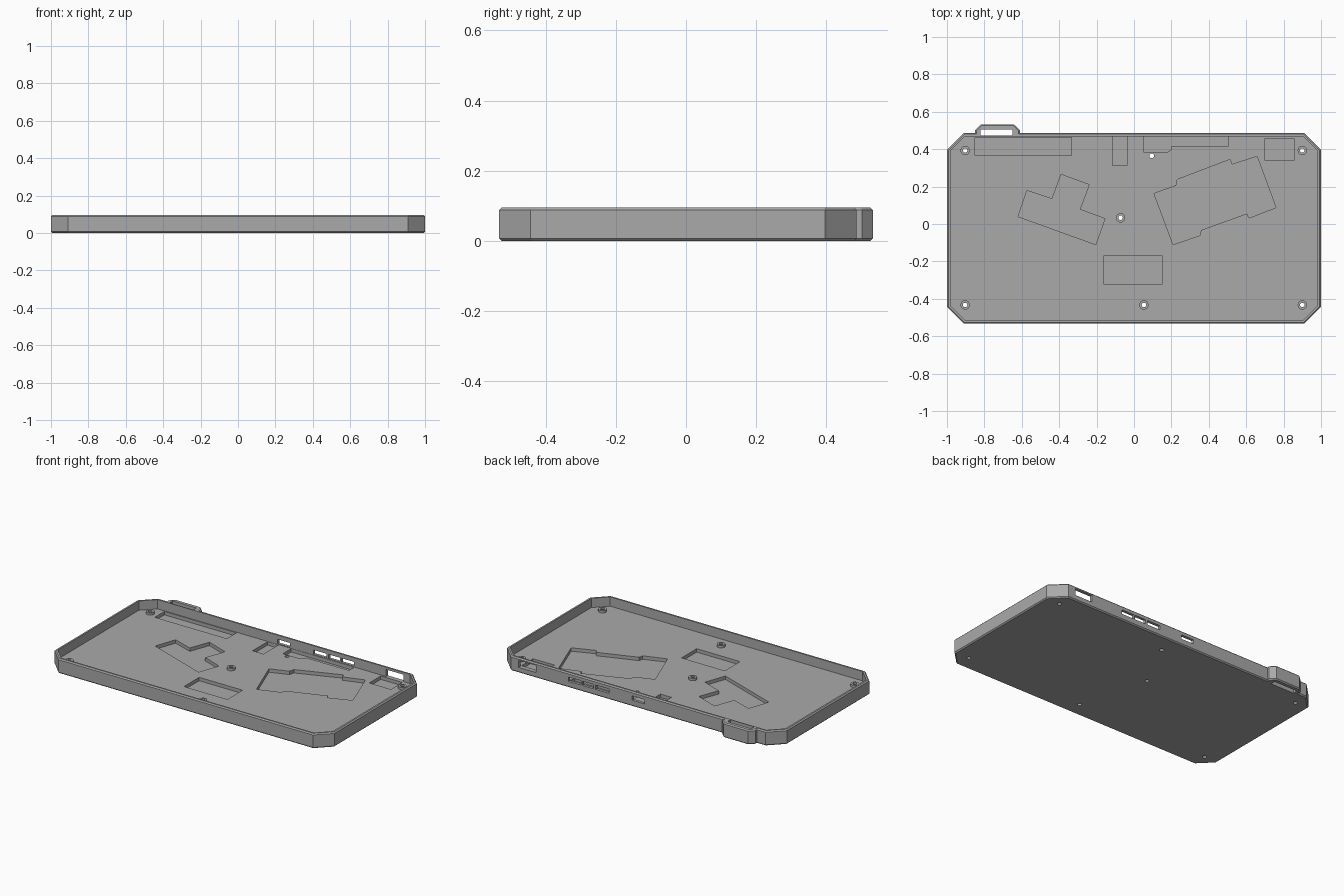
import bpy, bmesh, math
from mathutils import Vector

if "Cube" in bpy.data.objects:
    bpy.data.objects.remove(bpy.data.objects["Cube"])

HEIGHT, FLOOR, POCKET, WALL = 0.095, 0.035, 0.013, 0.018
BACK, FRONT, CUT = 0.487, -0.533, 0.09

grey = bpy.data.materials.new("case_grey")
grey.use_nodes = True
grey.diffuse_color = (0.4, 0.4, 0.4, 1)
grey.node_tree.nodes["Principled BSDF"].inputs["Base Color"].default_value = (0.4, 0.4, 0.4, 1)


def prism(name, outline, low, high, bevel=0.0):
    """Extrude a flat outline between two heights, optionally bevelling its rims."""
    bm = bmesh.new()
    base = bm.faces.new([bm.verts.new((x, y, low)) for x, y in outline])
    top = bmesh.ops.extrude_face_region(bm, geom=[base])["geom"]
    moved = [v for v in top if isinstance(v, bmesh.types.BMVert)]
    bmesh.ops.translate(bm, verts=moved, vec=Vector((0, 0, high - low)))
    bmesh.ops.recalc_face_normals(bm, faces=bm.faces)
    if bevel:
        rims = [e for e in bm.edges if abs(e.verts[0].co.z - e.verts[1].co.z) < bevel]
        bmesh.ops.bevel(bm, geom=rims, offset=bevel, segments=1, affect='EDGES')
    mesh = bpy.data.meshes.new(name)
    bm.to_mesh(mesh)
    bm.free()
    mesh.materials.append(grey)
    obj = bpy.data.objects.new(name, mesh)
    bpy.context.collection.objects.link(obj)
    return obj


def rect(left, right, front, back):
    return [(left, front), (right, front), (right, back), (left, back)]


def circle(x, y, radius, sides=24):
    turn = math.tau / sides
    return [(x + radius * math.cos(i * turn), y + radius * math.sin(i * turn)) for i in range(sides)]


def octagon(inset):
    """Right half of the chamfered case outline, mirrored to the left."""
    slip = inset * math.tan(math.pi / 8)
    side, corner = 1 - inset, 1 - CUT - slip
    half = [(corner, FRONT + inset), (side, FRONT + CUT + slip),
            (side, BACK - CUT - slip), (corner, BACK - inset)]
    return half + [(-x, y) for x, y in reversed(half)]


def combine(target, tool, operation='DIFFERENCE'):
    """Apply a boolean and discard the tool object."""
    tool.hide_render = True
    mod = target.modifiers.new("shape", 'BOOLEAN')
    mod.operation, mod.solver, mod.object = operation, 'EXACT', tool
    graph = bpy.context.evaluated_depsgraph_get()
    result = bpy.data.meshes.new_from_object(target.evaluated_get(graph))
    target.modifiers.clear()
    target.data = result
    bpy.data.objects.remove(tool)


# Outer shell with the strap lug on the back edge
lug = [(-0.61, BACK), (-0.61, 0.502), (-0.643, 0.533),
       (-0.817, 0.533), (-0.85, 0.502), (-0.85, BACK)]
shell = octagon(0)
case = prism("case_tray", shell[:4] + lug + shell[4:], 0, HEIGHT, 0.007)

# Hollow interior and strap slot
combine(case, prism("cavity", octagon(WALL), FLOOR, 1))
combine(case, prism("strap_slot", rect(-0.82, -0.65, 0.474, 0.505), -1, 1))

# Shallow pockets in the floor
pockets = [
    rect(-0.85, -0.335, 0.365, 0.463),
    rect(-0.115, -0.037, 0.313, 0.467),
    rect(0.7, 0.855, 0.34, 0.457),
    rect(-0.16, 0.15, -0.323, -0.168),
    [(0.053, 0.467), (0.503, 0.467), (0.503, 0.414), (0.198, 0.414),
     (0.198, 0.398), (0.176, 0.382), (0.053, 0.382)],
    [(-0.62, 0.04), (-0.572, 0.179), (-0.438, 0.134), (-0.39, 0.265),
     (-0.24, 0.21), (-0.289, 0.078), (-0.155, 0.028), (-0.205, -0.11)],
    [(0.107, 0.163), (0.225, 0.205), (0.232, 0.238), (0.513, 0.345),
     (0.524, 0.318), (0.658, 0.361), (0.759, 0.088), (0.615, 0.032),
     (0.604, 0.056), (0.358, -0.033), (0.353, -0.061), (0.209, -0.11)],
]
for outline in pockets:
    combine(case, prism("pocket", outline, POCKET, HEIGHT))

# Connector openings through the back wall
ports = [(0.73, 0.855, 0.035, 0.08), (0.41, 0.5, 0.04, 0.068), (0.32, 0.4, 0.04, 0.068),
         (0.21, 0.305, 0.04, 0.068), (-0.045, 0.045, 0.04, 0.068)]
for left, right, low, high in ports:
    combine(case, prism("port", rect(left, right, 0.46, 0.6), low, high))

# Screw bosses with through holes
screws = [(x, y) for x in (-0.903, 0.9) for y in (-0.433, 0.393)] + [(0.053, -0.433), (-0.072, 0.033)]
for x, y in screws:
    combine(case, prism("boss", circle(x, y, 0.025), FLOOR - 0.01, FLOOR + 0.015), 'UNION')
    combine(case, prism("screw_hole", circle(x, y, 0.012), -1, 1))

# Reset hole
combine(case, prism("reset_hole", circle(0.095, 0.365, 0.013), -1, 1))
